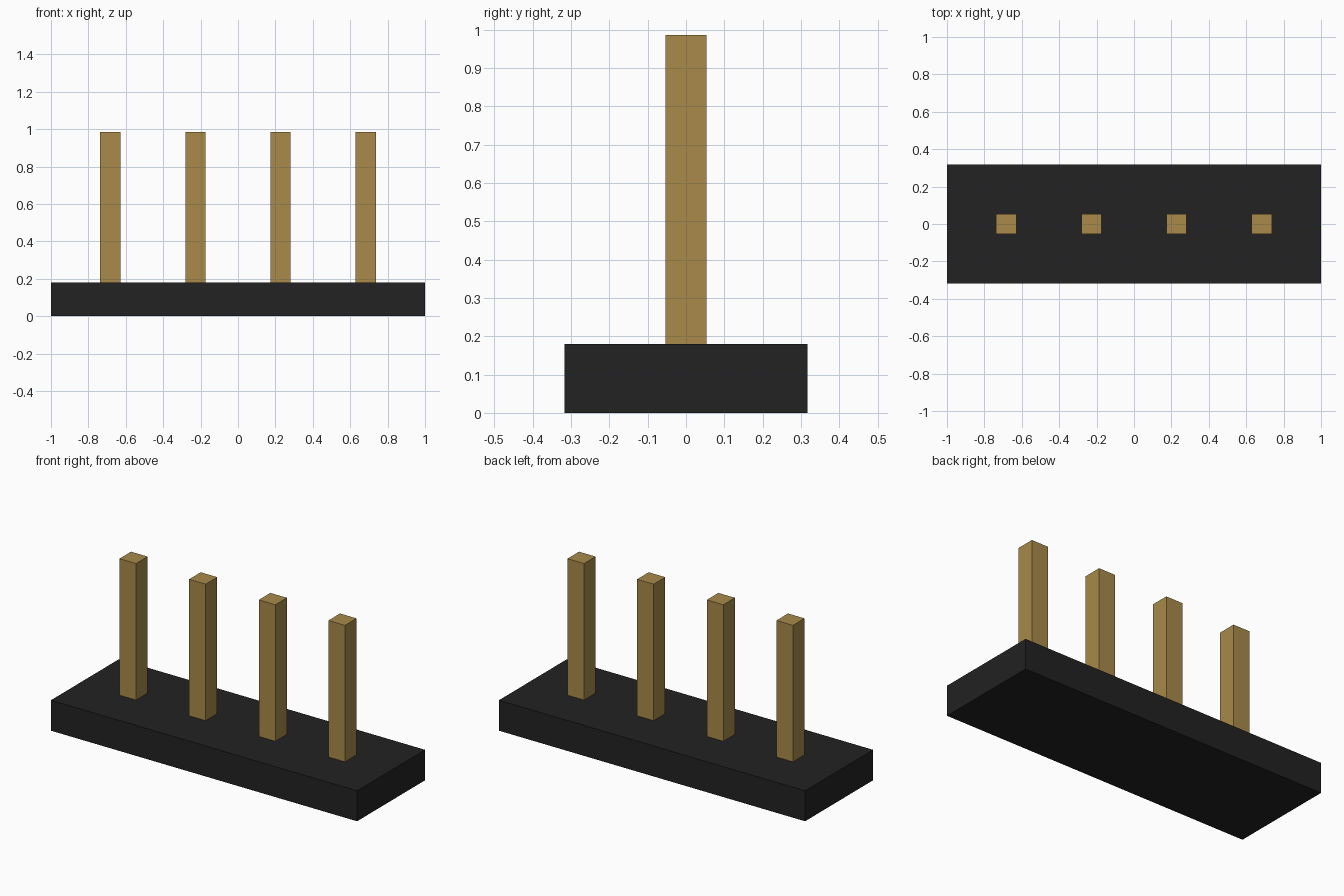
import bpy

cube = bpy.data.objects.get("Cube")
if cube:
    bpy.data.objects.remove(cube, do_unlink=True)


def make_material(name, rgb):
    mat = bpy.data.materials.new(name)
    mat.use_nodes = True
    colour = (*rgb, 1.0)
    mat.diffuse_color = colour
    mat.node_tree.nodes["Principled BSDF"].inputs["Base Color"].default_value = colour
    return mat


def add_box(name, size, x, bottom, mat):
    """Box of the given size, centred on y, resting at height bottom."""
    bpy.ops.mesh.primitive_cube_add(size=1, location=(x, 0, bottom + size[2] / 2))
    box = bpy.context.object
    box.name = name
    box.scale = size
    bpy.ops.object.transform_apply(location=False, rotation=False, scale=True)
    box.data.materials.append(mat)
    return box


black = make_material("matte black", (0.016, 0.016, 0.016))
wood = make_material("golden wood", (0.392, 0.254, 0.068))

# Base slab
base_height = 0.18
add_box("base", (2.0, 0.634, base_height), 0, 0, black)

# Row of four square posts standing on the slab
post_width, post_top, spacing = 0.108, 0.986, 0.455
for i in range(4):
    add_box(f"post_{i + 1}", (post_width, post_width, post_top - base_height),
            (i - 1.5) * spacing, base_height, wood)
